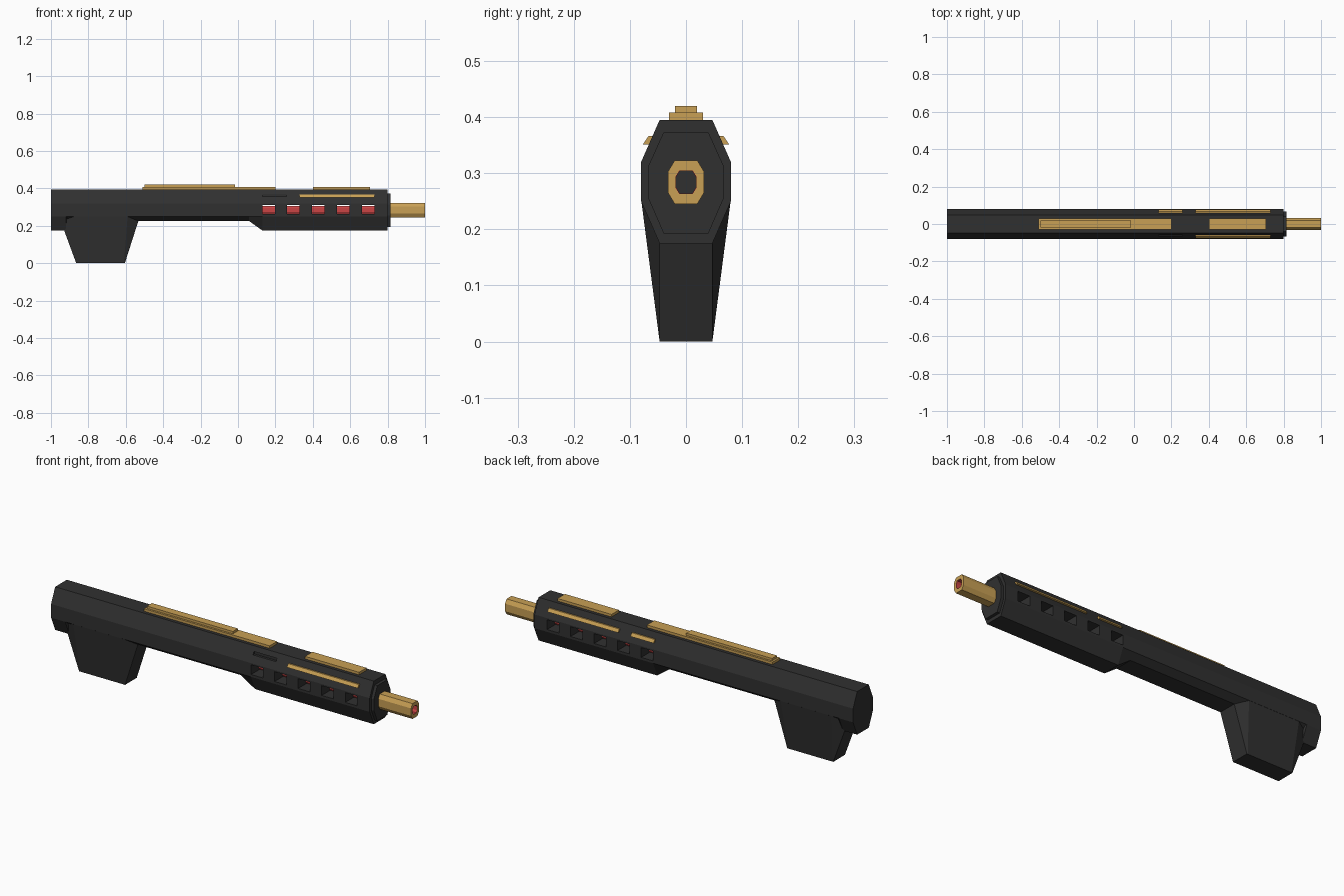
import bpy, bmesh

if "Cube" in bpy.data.objects:
    bpy.data.objects.remove(bpy.data.objects["Cube"])


def material(name, rgb):
    m = bpy.data.materials.new(name)
    m.diffuse_color = (*rgb, 1)
    m.use_nodes = True
    m.node_tree.nodes["Principled BSDF"].inputs["Base Color"].default_value = m.diffuse_color
    return m


DARK = material("dark_metal", (0.03, 0.03, 0.03))
GOLD = material("gold_metal", (0.58, 0.35, 0.09))
RED = material("red_core", (0.60, 0.06, 0.06))


def finish(name, bm, mat):
    bmesh.ops.recalc_face_normals(bm, faces=bm.faces)
    me = bpy.data.meshes.new(name)
    bm.to_mesh(me)
    bm.free()
    ob = bpy.data.objects.new(name, me)
    bpy.context.collection.objects.link(ob)
    if mat:
        me.materials.append(mat)
    return ob


def bridge(bm, a, b):
    n = len(a)
    for i in range(n):
        bm.faces.new((a[i], a[(i + 1) % n], b[(i + 1) % n], b[i]))


def loft(name, rings, mat, closed=False):
    """Skin a row of point rings; closed joins last to first, else ends are capped."""
    bm = bmesh.new()
    loops = [[bm.verts.new(p) for p in r] for r in rings]
    for a, b in zip(loops, loops[1:]):
        bridge(bm, a, b)
    if closed:
        bridge(bm, loops[-1], loops[0])
    else:
        bm.faces.new(loops[0])
        bm.faces.new(loops[-1])
    return finish(name, bm, mat)


def octagon(x, top, hi, lo, bottom, wide, narrow):
    """Tall octagon in the yz plane."""
    half = [(narrow, bottom), (wide, lo), (wide, hi), (narrow, top)]
    return [(x, y, z) for y, z in half] + [(x, -y, z) for y, z in half[::-1]]


def boxes(name, spans, mat):
    bm = bmesh.new()
    for x0, x1, y0, y1, z0, z1 in spans:
        vs = bmesh.ops.create_cube(bm, size=1)["verts"]
        for v in vs:
            v.co = ((x0 + x1) / 2 + v.co.x * (x1 - x0),
                    (y0 + y1) / 2 + v.co.y * (y1 - y0),
                    (z0 + z1) / 2 + v.co.z * (z1 - z0))
    return finish(name, bm, mat)


def side_bar(name, x0, x1, z0, z1, side, mat):
    """Bar lying on the upper sloping side of the body."""
    prof = [(0.060, z0), (0.077, z0), (0.067, z1), (0.053, z1)]
    return loft(name, [[(x, side * y, z) for y, z in prof] for x in (x0, x1)], mat)


# main body: octagonal, raised underside in the middle
sections = [(-1, .175), (-.92, .175), (-.915, .225), (.06, .225), (.13, .175), (.80, .175)]
body = loft("body", [octagon(x, .395, .32, .25, b, .08, .047) for x, b in sections], DARK)

# windows cut right through the body and a shallow slot on the front side
cuts = [(.13 + .133 * i, .197 + .133 * i, -.2, .2, .262, .312) for i in range(5)]
cuts.append((.13, .26, -.2, -.052, .356, .371))
cutter = boxes("window_cutter", cuts, None)
mod = body.modifiers.new("windows", "BOOLEAN")
mod.object = cutter
mod.operation = "DIFFERENCE"
mod.solver = "EXACT"
bpy.context.view_layer.objects.active = body
bpy.ops.object.modifier_apply(modifier=mod.name)
bpy.data.objects.remove(cutter)

# front plate
loft("front_plate", [octagon(x, .373, .313, .255, .193, .067, .040) for x in (.79, .815)], DARK)

# tapered grip: chamfered at the top, rectangular at the foot
top = [(-.957, .047), (-.875, .0795), (-.59, .0795), (-.525, .047)]
foot = [(-.865, .047), (-.860, .047), (-.610, .047), (-.605, .047)]
loft("grip", [[(x, y, z) for x, y in h] + [(x, -y, z) for x, y in h[::-1]]
              for h, z in ((foot, 0), (top, .25))], DARK)

# hollow barrel with red core showing in bore and windows
outer = (.323, .303, .265, .245, .032, .020)
inner = (.305, .294, .274, .263, .019, .012)
bore = (.304, .293, .275, .264, .018, .0115)
loft("barrel", [octagon(.80, *outer), octagon(1, *outer),
                octagon(1, *inner), octagon(.80, *inner)], GOLD, closed=True)
loft("red_core", [octagon(.10, *inner), octagon(.999, *inner),
                  octagon(.999, *bore), octagon(.10, *bore)], RED, closed=True)

# gold trim on top
boxes("top_rail_rear", [(-.51, .20, -.03, .03, .39, .408)], GOLD)
boxes("top_rail_raised", [(-.50, -.015, -.02, .02, .40, .42)], GOLD)
boxes("top_rail_front", [(.40, .705, -.03, .03, .39, .408)], GOLD)

# gold bars on the sides, plus a short one on the back
for label, s in (("front", -1), ("back", 1)):
    side_bar(f"side_bar_{label}", .33, .73, .351, .366, s, GOLD)
side_bar("short_bar_back", .13, .26, .351, .366, 1, GOLD)
